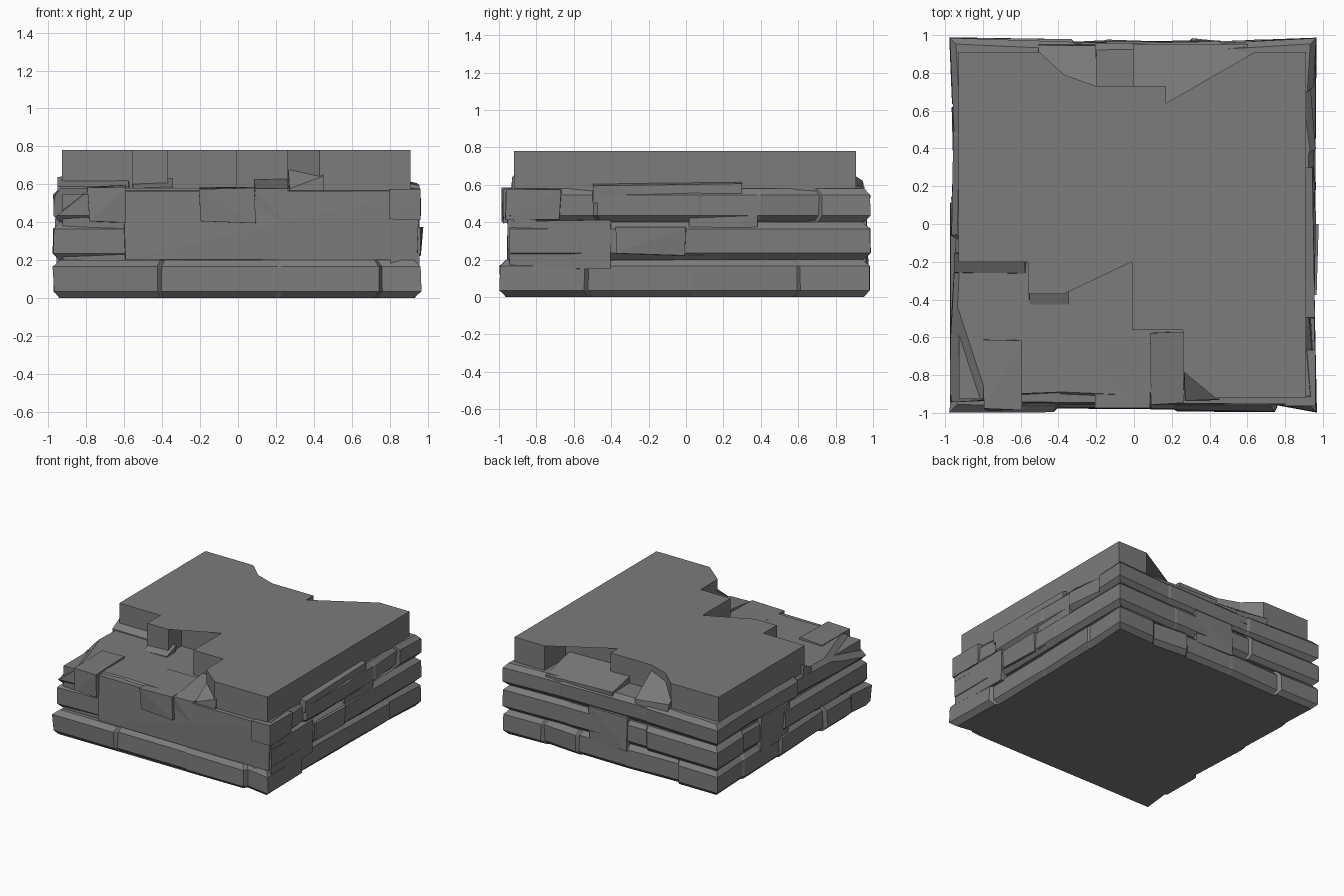
import bpy
import bmesh
import random
from mathutils import Vector

random.seed(4)
if "Cube" in bpy.data.objects:
    bpy.data.objects.remove(bpy.data.objects["Cube"], do_unlink=True)

stone_grey = bpy.data.materials.new("grey stone")
stone_grey.use_nodes = True
colour = (0.2, 0.2, 0.2, 1)
stone_grey.diffuse_color = colour
stone_grey.node_tree.nodes["Principled BSDF"].inputs["Base Color"].default_value = colour

# Shared limits of the beds
RIGHT, LEFT, FRONT, BACK = -0.98, 0.97, -1.0, 0.99
INNER_FRONT = -0.95
LOW, MIDDLE, LEDGE, TOP = 0.2, 0.4, 0.58, 0.78
GROOVE = 0.035


def finish(name, bm):
    bmesh.ops.recalc_face_normals(bm, faces=bm.faces)
    mesh = bpy.data.meshes.new(name)
    bm.to_mesh(mesh)
    bm.free()
    mesh.materials.append(stone_grey)
    bpy.context.collection.objects.link(bpy.data.objects.new(name, mesh))


def loft(rings):
    """Skin a stack of matching rings and cap both ends."""
    bm = bmesh.new()
    loops = [[bm.verts.new(point) for point in ring] for ring in rings]
    for lower, upper in zip(loops, loops[1:]):
        for i in range(len(lower)):
            bm.faces.new((lower[i - 1], lower[i], upper[i], upper[i - 1]))
    caps = [bm.faces.new(loops[0]), bm.faces.new(loops[-1])]
    bmesh.ops.triangulate(bm, faces=caps)
    return bm


def stone_course(front, back):
    """Rectangle broken into stones that sit at slightly different depths."""
    corners = [Vector(c) for c in ((RIGHT, front), (LEFT, front), (LEFT, back), (RIGHT, back))]
    outline = []
    for start, end in zip(corners, corners[1:] + corners[:1]):
        along = (end - start).normalized()
        inward = Vector((-along.y, along.x))
        outline.append(start)
        joint = random.uniform(0.3, 0.6)
        while joint < (end - start).length - 0.2:
            for side in (-1, 1):
                depth = random.uniform(0, GROOVE)
                outline.append(start + along * (joint + side * 0.01) + inward * depth)
            joint += random.uniform(0.3, 0.8)
    return outline


def bed(name, front, back, bottom, top, chop=None):
    """Layer of stones with chamfered rims; chop is a plane through three points."""
    outline = stone_course(front, back)
    centre = Vector((0, (front + back) / 2))
    rings = []
    for z, inset in ((bottom, GROOVE), (bottom + GROOVE, 0), (top - GROOVE, 0), (top, GROOVE)):
        ring = []
        for point in outline:
            scale = 1 - inset - random.uniform(0, 0.01)
            ring.append((*(centre + (point - centre) * scale), z))
        rings.append(ring)
    bm = loft(rings)
    if chop:
        a, b, c = (Vector(p) for p in chop)
        normal = (b - a).cross(c - a)
        cut = bmesh.ops.bisect_plane(bm, geom=bm.verts[:] + bm.edges[:] + bm.faces[:],
                                     plane_co=a, plane_no=normal, clear_outer=True)
        rim = [g for g in cut["geom_cut"] if isinstance(g, bmesh.types.BMEdge)]
        bmesh.ops.holes_fill(bm, edges=rim)
    finish(name, bm)


def staircase(x, y, steps):
    """Outline of alternating x and y moves; a pair is a diagonal move."""
    points = [(x, y)]
    move_x = True
    for step in steps:
        if isinstance(step, tuple):
            x, y = step
            move_x = True
        else:
            x, y = (step, y) if move_x else (x, step)
            move_x = not move_x
        points.append((x, y))
    return points


def stone(name, xs, ys, zs, fall=(0, 0), rough=0.008):
    """Rough block whose top drops by fall towards the second x and y."""
    bm = bmesh.new()
    for i, x in enumerate(xs):
        for j, y in enumerate(ys):
            for k, z in enumerate(zs):
                drop = k * (i * fall[0] + j * fall[1])
                wobble = Vector(random.uniform(-rough, rough) for _ in range(3))
                bm.verts.new(Vector((x, y, z - drop)) + wobble)
    bmesh.ops.convex_hull(bm, input=bm.verts)
    finish(name, bm)


# Three full beds around a solid core
stone("core", (-0.92, 0.9), (-0.92, 0.92), (0.03, 0.55))
bed("bottom_bed", FRONT, BACK, 0, LOW)
bed("middle_bed", INNER_FRONT, BACK, LOW, MIDDLE)
bed("upper_bed", INNER_FRONT, BACK, MIDDLE, LEDGE,
    chop=((RIGHT, -0.3, LEDGE), (RIGHT, FRONT, MIDDLE), (-0.75, FRONT, LEDGE)))

# Broken top bed with stepped edges
top_outline = staircase(-0.93, -0.2, [
    -0.56, -0.37, -0.37, -0.2, -0.01, -0.56, 0.26, -0.78, (0.43, -0.92),
    0.91, 0.91, 0.64, 0.64, 0.17, 0.73, -0.2, (-0.37, 0.79), (-0.5, 0.91), -0.93])
finish("top_bed", loft([[(x, y, z) for x, y in top_outline] for z in (0.55, TOP)]))

# Front face and the stones on the ledge
stone("front_apron", (-0.6, 0.95), (INNER_FRONT, -0.8), (LOW, 0.57))
stone("corner_stone", (-0.79, -0.6), (-0.98, -0.61), (MIDDLE, 0.59))
stone("ledge_stone", (-0.2, 0.09), (-0.97, -0.6), (MIDDLE, LEDGE))
stone("leaning_stone", (0.09, 0.26), (-0.57, INNER_FRONT), (MIDDLE, 0.63), fall=(0, 0.05))

# Sloping rubble against the broken top bed
stone("front_chip", (0.45, 0.27), (-0.75, -0.93), (0.5, 0.76), fall=(0.06, 0.12))
stone("front_rubble", (-0.56, -0.35), (-0.3, -0.42), (0.5, 0.63), fall=(0, 0.05))
stone("right_rubble", (-0.95, -0.57), (-0.15, -0.26), (0.5, 0.64), fall=(0, 0.06))
stone("back_slope", (-0.5, -0.2), (0.72, 0.95), (0.5, 0.77), fall=(0.03, 0.15))
stone("back_rubble", (0, 0.6), (0.63, 0.95), (0.5, 0.66), fall=(0.02, 0.07))

# Stones bridging the grooves on the left face
stone("side_facing", (0.8, 0.96), (-0.4, INNER_FRONT), (0.15, 0.41))
stone("side_stone", (0.8, 0.97), (-0.37, 0), (0.23, 0.37))
stone("side_patch", (0.8, 0.95), (0.02, 0.38), (0.23, 0.44))
stone("side_corner_stone", (0.8, 0.96), (-0.97, -0.67), (0.41, LEDGE))
stone("side_ledge", (0.8, 0.95), (0.3, -0.5), (0.5, 0.64), fall=(0.03, 0.02))

# Stones bridging the grooves on the back and right faces
stone("back_patch", (-0.15, 0.2), (0.8, 0.97), (0.15, 0.42))
stone("right_patch", (-0.96, -0.8), (0.05, 0.4), (0.15, 0.42))
